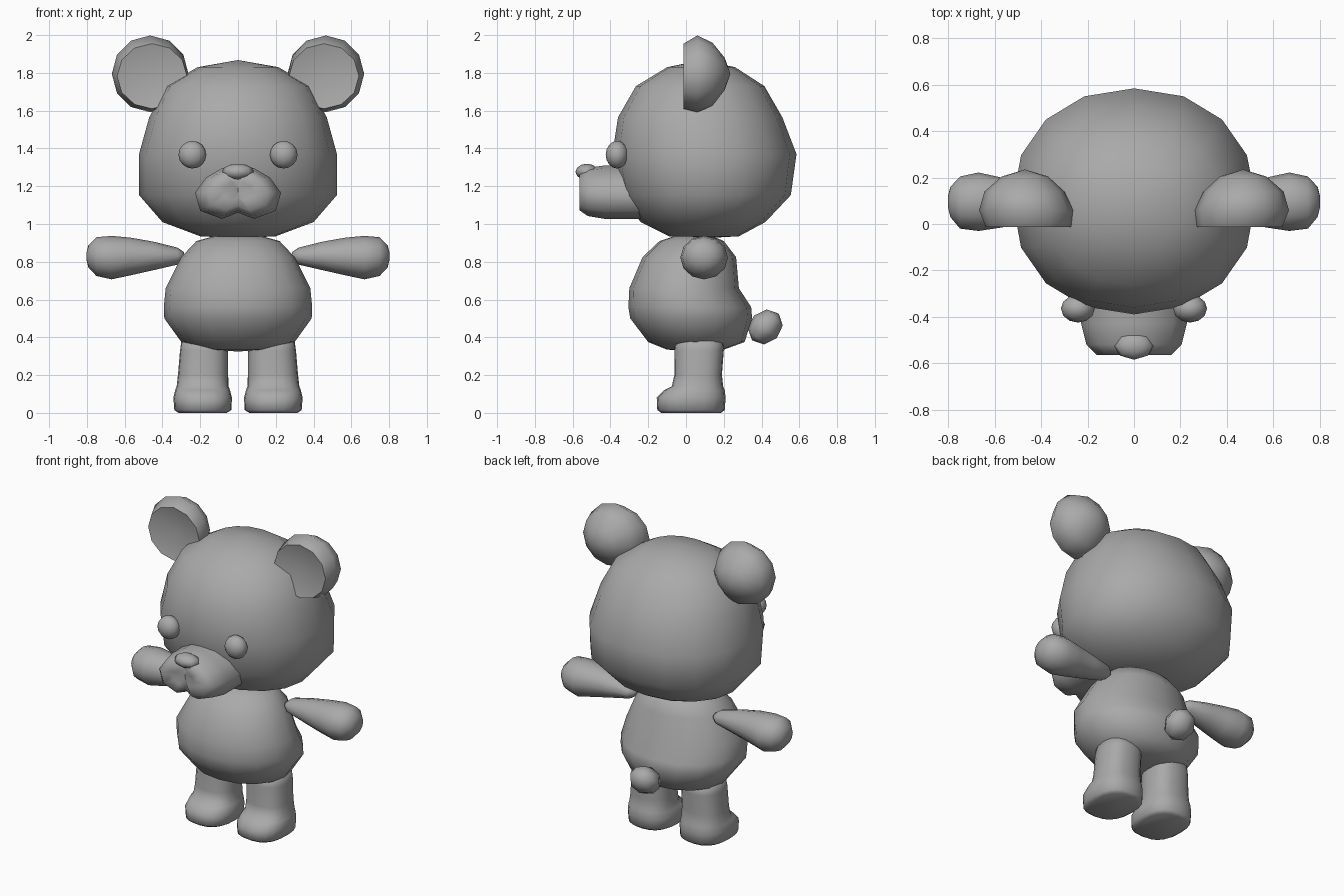
import bpy, bmesh, math
from mathutils import Matrix, Vector

if "Cube" in bpy.data.objects:
    bpy.data.objects.remove(bpy.data.objects["Cube"])

grey = bpy.data.materials.new("soft grey")
grey.diffuse_color = (0.4, 0.4, 0.4, 1)
grey.use_nodes = True
grey.node_tree.nodes["Principled BSDF"].inputs["Base Color"].default_value = grey.diffuse_color


def finish(name, bm, angle=65):
    bmesh.ops.remove_doubles(bm, verts=bm.verts, dist=0.002)
    bmesh.ops.recalc_face_normals(bm, faces=bm.faces)
    me = bpy.data.meshes.new(name)
    bm.to_mesh(me)
    bm.free()
    me.materials.append(grey)
    ob = bpy.data.objects.new(name, me)
    bpy.context.collection.objects.link(ob)
    bpy.ops.object.select_all(action='DESELECT')
    ob.select_set(True)
    bpy.context.view_layer.objects.active = ob
    bpy.ops.object.shade_smooth_by_angle(angle=math.radians(angle))
    return ob


def skin(name, rings, side=1, angle=65):
    """Join rings of points into a closed skin; side=-1 mirrors in x."""
    bm = bmesh.new()
    vs = [[bm.verts.new((x * side, y, z)) for x, y, z in r] for r in rings]
    n = len(vs[0])
    for a, b in zip(vs, vs[1:]):
        for i in range(n):
            j = (i + 1) % n
            bm.faces.new((a[i], a[j], b[j], b[i]))
    bm.faces.new(vs[0])
    bm.faces.new(vs[-1])
    return finish(name, bm, angle)


def loft(name, rings, axis='z', n=16, p=1.0, side=1, angle=65):
    """Rings are (position, u0, u1, v0, v1); p below 1 squares the section."""
    out = []
    for t, u0, u1, v0, v1 in rings:
        pts = []
        for i in range(n):
            a = 2 * math.pi * i / n
            c, s = math.cos(a), math.sin(a)
            u = (u0 + u1) / 2 + (u1 - u0) / 2 * math.copysign(abs(c) ** p, c)
            v = (v0 + v1) / 2 + (v1 - v0) / 2 * math.copysign(abs(s) ** p, s)
            pts.append({'z': (u, v, t), 'y': (u, t, v), 'x': (t, u, v)}[axis])
        out.append(pts)
    return skin(name, out, side, angle)


def ball(name, centre, radii, segs, rings, tilt=0):
    bm = bmesh.new()
    bmesh.ops.create_uvsphere(bm, u_segments=segs, v_segments=rings, radius=1)
    m = (Matrix.Translation(centre) @ Matrix.Rotation(tilt, 4, 'X')
         @ Matrix.Diagonal(Vector((*radii, 1))))
    bmesh.ops.transform(bm, matrix=m, verts=bm.verts)
    return finish(name, bm)


# Head
loft("head", [(.925, 0, 0, .1, .1), (.935, -.2, .2, -.09, .28),
              (1.01, -.4, .4, -.24, .42), (1.153, -.524, .524, -.34, .555),
              (1.37, -.524, .524, -.39, .585), (1.565, -.47, .47, -.36, .51),
              (1.73, -.385, .385, -.265, .415), (1.83, -.215, .215, -.10, .26),
              (1.868, 0, 0, .08, .08)], p=.93)

# Body
loft("body", [(.325, 0, 0, .06, .06), (.335, -.17, .17, -.1, .2),
              (.375, -.3, .3, -.2, .31), (.5, -.39, .39, -.295, .35),
              (.56, -.393, .393, -.305, .345), (.66, -.383, .383, -.3, .28),
              (.825, -.3, .3, -.23, .265), (.91, -.22, .22, -.14, .2),
              (.94, -.11, .11, -.05, .13)], p=.95)

# Tail
ball("tail", (0, .42, .455), (.1, .085, .1), 8, 4, math.radians(-45))

# Muzzle: heart-like section with a crease at the lower middle
half = [(0, .13), (.085, .115), (.17, .065), (.228, -.015),
        (.2, -.11), (.085, -.153), (0, -.12)]
outline = half + [(-x, z) for x, z in half[-2:0:-1]]
rings = []
for y, s, bulge in [(-.2, 1, 0), (-.43, 1, 0), (-.52, .9, 0),
                    (-.545, .7, .02), (-.54, .35, .025), (-.545, 0, 0)]:
    rings.append([(x * s, y - bulge * (abs(x) > .05), 1.18 + z * s)
                  for x, z in outline])
skin("muzzle", rings)

# Nose
ball("nose", (0, -.525, 1.276), (.085, .06, .043), 8, 6)

for side, tag in ((1, "left"), (-1, "right")):
    # Eyes
    ball(tag + "_eye", (side * .242, -.365, 1.367), (.073, .06, .073), 12, 8)

    # Ears: dome with a shallow dished front
    loft(tag + "_ear", [(.03, .45, .45, 1.785, 1.785),
                        (-.012, .27, .64, 1.61, 1.955),
                        (.06, .262, .668, 1.592, 1.998),
                        (.14, .30, .645, 1.625, 1.96),
                        (.205, .37, .57, 1.71, 1.88),
                        (.235, .47, .47, 1.795, 1.795)],
         axis='y', n=12, side=side, angle=55)

    # Arms
    loft(tag + "_arm", [(.285, .07, .13, .81, .85), (.32, .04, .16, .785, .875),
                        (.45, .01, .18, .755, .907), (.57, -.015, .20, .728, .928),
                        (.67, -.03, .222, .707, .937), (.75, -.02, .205, .725, .93),
                        (.792, .03, .16, .77, .888), (.802, .07, .12, .81, .85)],
         axis='x', n=12, side=side)

    # Legs with feet
    loft(tag + "_leg", [(0, .06, .315, -.13, .185), (.015, .035, .337, -.152, .205),
                        (.08, .032, .342, -.155, .21), (.12, .042, .333, -.115, .205),
                        (.14, .05, .325, -.075, .197), (.2, .052, .318, -.062, .19),
                        (.33, .053, .307, -.062, .2), (.38, .055, .3, -.055, .197),
                        (.40, .09, .26, -.01, .15)],
         n=20, p=.8, side=side)
